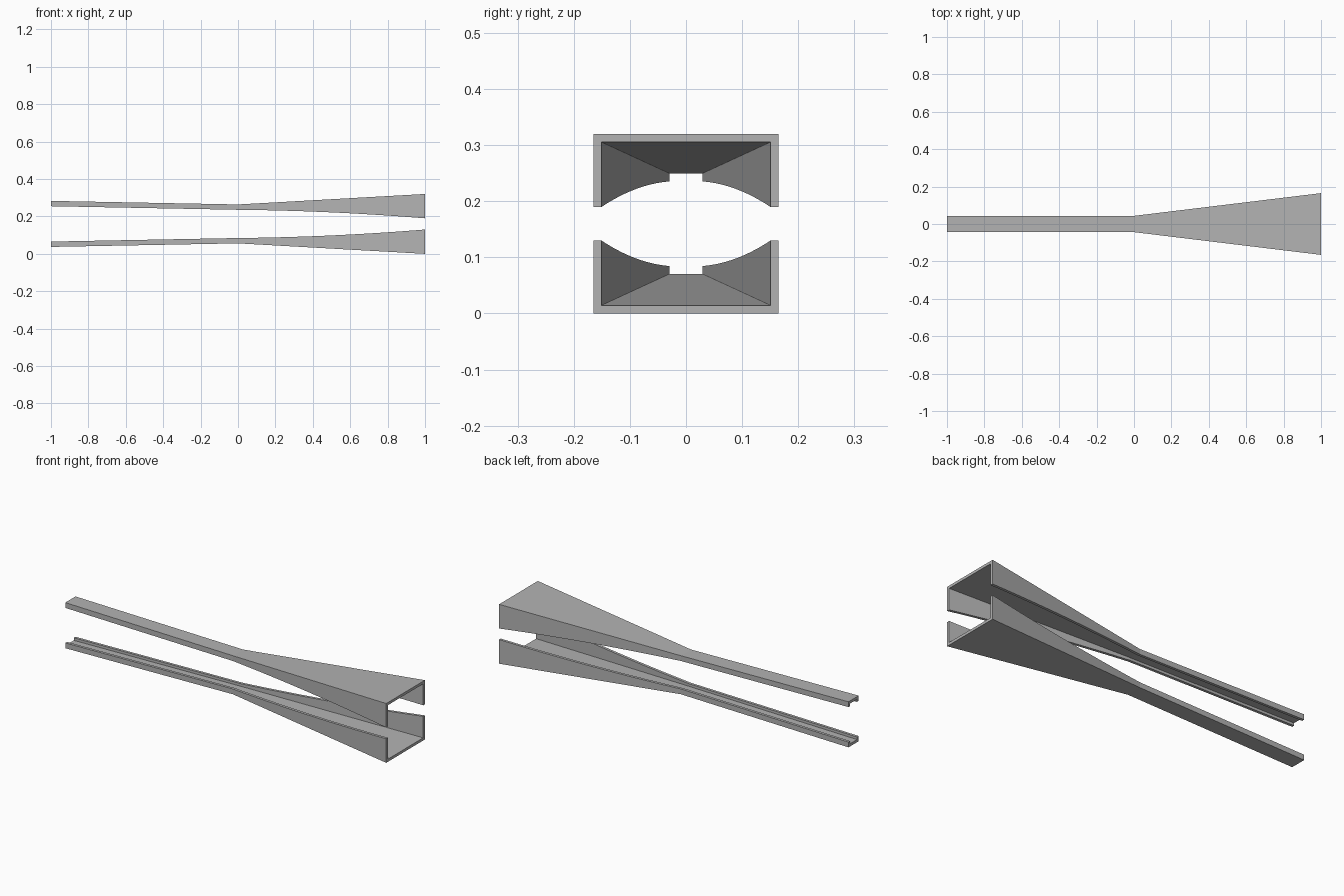
import bpy
import bmesh

cube = bpy.data.objects.get("Cube")
if cube:
    bpy.data.objects.remove(cube, do_unlink=True)

MID_Z = 0.16      # height of the plane between the two channels
WALL = 0.0145     # sheet thickness
STEPS = 20        # sections along the flared half

# One flat grey for both channels
grey = bpy.data.materials.new("plain_grey")
grey.use_nodes = True
color = (0.45, 0.45, 0.45, 1)
grey.diffuse_color = color
grey.node_tree.nodes["Principled BSDF"].inputs["Base Color"].default_value = color


def section(x):
    """Half width, base height and lip height of the lower channel at x."""
    if x <= 0:
        base = 0.056 + 0.019 * x
        return 0.0435, base, base + 0.0285
    return (0.0435 + 0.1215 * x, 0.056 * (1 - x),
            0.0845 + 0.010 * x + 0.0355 * x * x)


def channel(name, side):
    """Loft a U profile along x; side is -1 below the mid plane, 1 above."""
    bm = bmesh.new()
    rings = []
    for x in [-1] + [i / STEPS for i in range(STEPS + 1)]:
        w, base, lip = section(x)
        inner, floor = w - WALL, base + WALL
        profile = [(-w, base), (w, base), (w, lip), (inner, lip),
                   (inner, floor), (-inner, floor), (-inner, lip), (-w, lip)]
        rings.append([bm.verts.new((x, y, MID_Z + side * (MID_Z - z)))
                      for y, z in profile])
    for a, b in zip(rings, rings[1:]):
        for i in range(len(a)):
            j = (i + 1) % len(a)
            bm.faces.new((a[i], a[j], b[j], b[i]))
    # End caps: floor strip and two walls, sharing the profile corners
    for ring in (rings[0], rings[-1]):
        for quad in ((0, 1, 4, 5), (1, 2, 3, 4), (0, 5, 6, 7)):
            bm.faces.new([ring[i] for i in quad])
    bmesh.ops.recalc_face_normals(bm, faces=bm.faces)
    mesh = bpy.data.meshes.new(name)
    bm.to_mesh(mesh)
    bm.free()
    mesh.materials.append(grey)
    obj = bpy.data.objects.new(name, mesh)
    bpy.context.collection.objects.link(obj)
    return obj


channel("lower_channel", -1)
channel("upper_channel", 1)
